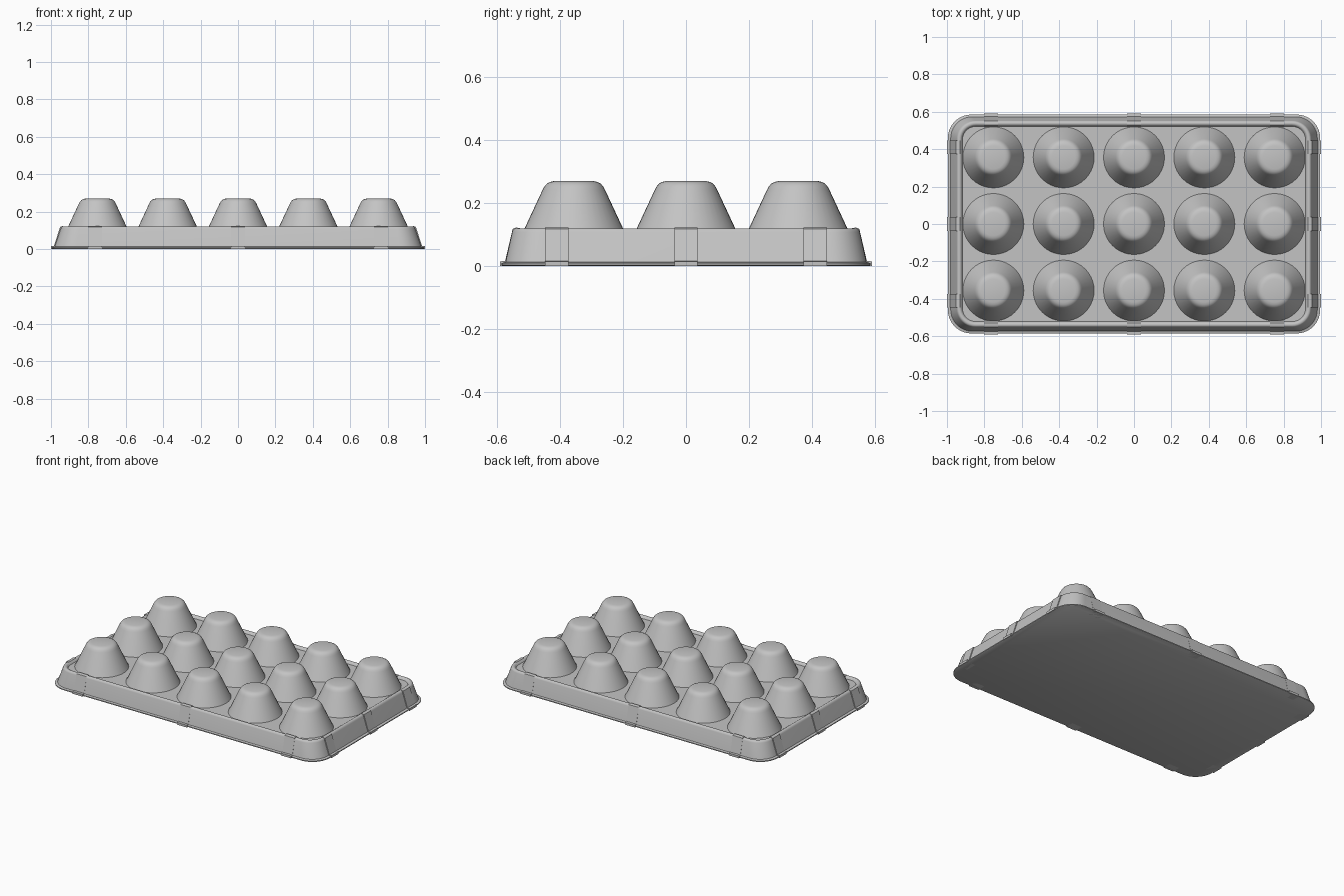
import bpy, bmesh, math

old = bpy.data.objects.get("Cube")
if old:
    bpy.data.objects.remove(old, do_unlink=True)

GREY = (0.55, 0.55, 0.55, 1)
mat = bpy.data.materials.new("pulp grey")
mat.use_nodes = True
mat.diffuse_color = GREY
mat.node_tree.nodes["Principled BSDF"].inputs["Base Color"].default_value = GREY


def finish(bm, name, angle=40):
    bmesh.ops.recalc_face_normals(bm, faces=bm.faces)
    mesh = bpy.data.meshes.new(name)
    bm.to_mesh(mesh)
    bm.free()
    mesh.materials.append(mat)
    obj = bpy.data.objects.new(name, mesh)
    bpy.context.collection.objects.link(obj)
    bpy.ops.object.select_all(action='DESELECT')
    obj.select_set(True)
    bpy.context.view_layer.objects.active = obj
    bpy.ops.object.shade_smooth_by_angle(angle=math.radians(angle))
    return obj


def loft(bm, rings):
    """Skin a stack of closed point rings and cap both ends."""
    loops = [[bm.verts.new(p) for p in ring] for ring in rings]
    n = len(loops[0])
    for a, b in zip(loops, loops[1:]):
        for i in range(n):
            j = (i + 1) % n
            bm.faces.new((a[i], a[j], b[j], b[i]))
    bm.faces.new(loops[0])
    bm.faces.new(loops[-1])


def rounded_rect(hx, hy, r, z, steps=10):
    pts = []
    for k, (sx, sy) in enumerate(((1, 1), (-1, 1), (-1, -1), (1, -1))):
        for i in range(steps + 1):
            a = (k + i / steps) * math.pi / 2
            pts.append((sx * (hx - r) + r * math.cos(a),
                        sy * (hy - r) + r * math.sin(a), z))
    return pts


# Tray body: flange, sloping wall, rounded lip and recessed deck
sections = [
    (0.990, 0.580, 0.120, 0.000), (0.995, 0.585, 0.125, 0.003),
    (0.995, 0.585, 0.125, 0.009), (0.980, 0.573, 0.115, 0.013),
    (0.948, 0.552, 0.100, 0.108), (0.945, 0.549, 0.098, 0.116),
    (0.939, 0.543, 0.094, 0.120), (0.930, 0.534, 0.086, 0.120),
    (0.924, 0.528, 0.080, 0.116), (0.918, 0.522, 0.074, 0.106),
]
bm = bmesh.new()
loft(bm, [rounded_rect(*s) for s in sections])
finish(bm, "tray_body")

# Cone pegs in a five by three grid
PEG = [(0.166, 0.100), (0.156, 0.120), (0.099, 0.242), (0.093, 0.253),
       (0.085, 0.262), (0.075, 0.267), (0.062, 0.270)]
for col in range(5):
    for row in range(3):
        cx, cy = (col - 2) * 0.376, (row - 1) * 0.356
        bm = bmesh.new()
        loft(bm, [[(cx + r * math.cos(t * math.tau / 40),
                    cy + r * math.sin(t * math.tau / 40), z)
                   for t in range(40)] for r, z in PEG])
        finish(bm, f"peg_{col + 1}_{row + 1}", 50)

# Thin bands that hug the wall and flange; offsets are from the flange edge
BAND = [(-0.06, 0.0), (0.005, 0.0), (0.005, 0.015), (-0.011, 0.016),
        (-0.044, 0.118), (-0.054, 0.122), (-0.066, 0.121), (-0.076, 0.106)]


def band(name, along, side, on_end, half=0.037):
    edge = 0.995 if on_end else 0.585
    rings = []
    for s in (along - half, along + half):
        ring = []
        for d, z in BAND:
            d = d if on_end or d > -0.02 else d + 0.009
            out = side * (edge + d)
            ring.append((out, s, z) if on_end else (s, out, z))
        rings.append(ring)
    bm = bmesh.new()
    loft(bm, rings)
    finish(bm, name, 30)


for side, label in ((-1, "front"), (1, "back")):
    for i, x in enumerate((-0.765, 0, 0.765)):
        band(f"{label}_band_{i + 1}", x, side, False)
for side, label in ((-1, "right"), (1, "left")):
    for i, y in enumerate((-0.41, 0, 0.41)):
        band(f"{label}_band_{i + 1}", y, side, True)
